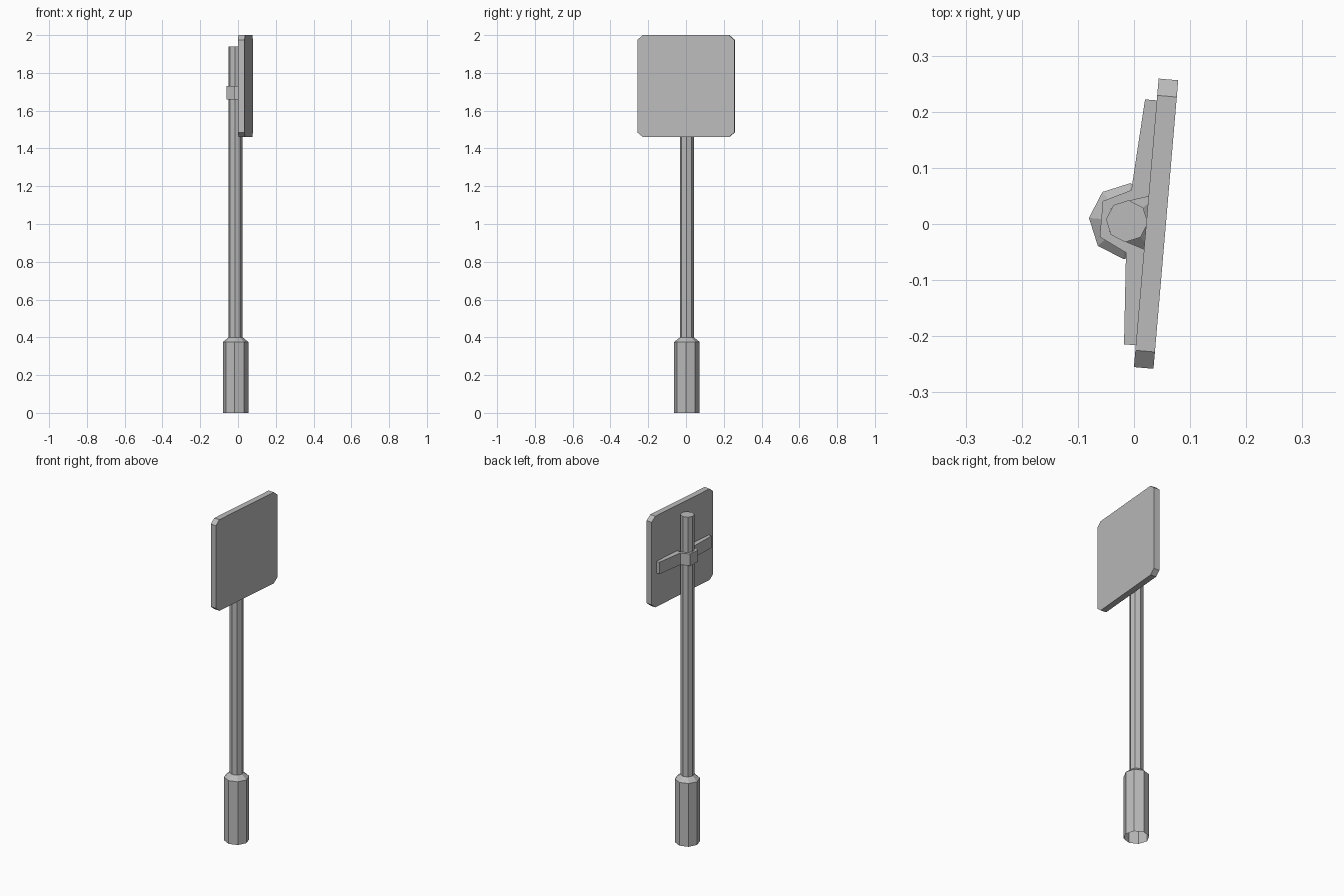
import bpy, bmesh, math
from mathutils import Matrix, Vector

cube = bpy.data.objects.get("Cube")
if cube:
    bpy.data.objects.remove(cube, do_unlink=True)

grey = bpy.data.materials.new("plain grey")
grey.use_nodes = True
colour = (0.5, 0.5, 0.5, 1)
grey.diffuse_color = colour
grey.node_tree.nodes["Principled BSDF"].inputs["Base Color"].default_value = colour

# Everything is built around the pole axis, facing +x, then turned slightly
PLACE = Matrix.Translation((-0.0125, 0.005, 0)) @ Matrix.Rotation(math.radians(-4.9), 4, "Z")


def finish(name, bm):
    bmesh.ops.recalc_face_normals(bm, faces=bm.faces)
    bm.transform(PLACE)
    mesh = bpy.data.meshes.new(name)
    bm.to_mesh(mesh)
    bm.free()
    mesh.materials.append(grey)
    obj = bpy.data.objects.new(name, mesh)
    bpy.context.collection.objects.link(obj)


def lathe(name, profile, sides=8, cap_top=False):
    """Stack of polygon rings given as (radius, height), open at the bottom."""
    bm = bmesh.new()
    rings = [[bm.verts.new((r * math.cos(i * math.tau / sides),
                            r * math.sin(i * math.tau / sides), z))
              for i in range(sides)] for r, z in profile]
    for low, high in zip(rings, rings[1:]):
        for i in range(sides):
            j = (i + 1) % sides
            bm.faces.new((low[i], low[j], high[j], high[i]))
    if cap_top:
        bm.faces.new(rings[-1])
    finish(name, bm)


def prism(name, outline, direction):
    """Solid made by pushing a flat outline along a direction."""
    bm = bmesh.new()
    face = bm.faces.new([bm.verts.new(p) for p in outline])
    out = bmesh.ops.extrude_face_region(bm, geom=[face], use_keep_orig=True)
    moved = [v for v in out["geom"] if isinstance(v, bmesh.types.BMVert)]
    bmesh.ops.translate(bm, verts=moved, vec=Vector(direction))
    finish(name, bm)


# Pole and its wider sleeve
POLE = 0.0375
lathe("base_sleeve", [(0.068, 0), (0.068, 0.375), (POLE, 0.4)])
lathe("pole", [(POLE, 0.4), (POLE, 1.94)], cap_top=True)

# Square panel with cut corners
BACK, THICK = 0.0345, 0.035
half, low, high, cut_y, cut_z = 0.258, 1.46, 2.0, 0.03, 0.025
right_edge = [(half - cut_y, low), (half, low + cut_z),
              (half, high - cut_z), (half - cut_y, high)]
outline = right_edge + [(-y, z) for y, z in reversed(right_edge)]
prism("sign_panel", [(BACK, y, z) for y, z in outline], (THICK, 0, 0))

# Bracket strapped round the back of the pole, with a wing on each side
outer = [(BACK, 0.219), (0.0135, 0.219), (0.003, 0.056), (-0.046, 0.032)]
inner = [(-0.03, 0.02), (0, 0.036), (BACK, 0.047)]
mirror = lambda points: [(x, -y) for x, y in reversed(points)]
strap = outer + mirror(outer) + mirror(inner) + inner
# The strap outline is a single loop: outside one way, inside back again
strap = outer + mirror(outer) + [(x, -y) for x, y in reversed(inner)] + inner
prism("pole_bracket", [(x, y, 1.66) for x, y in strap], (0, 0, 0.07))
